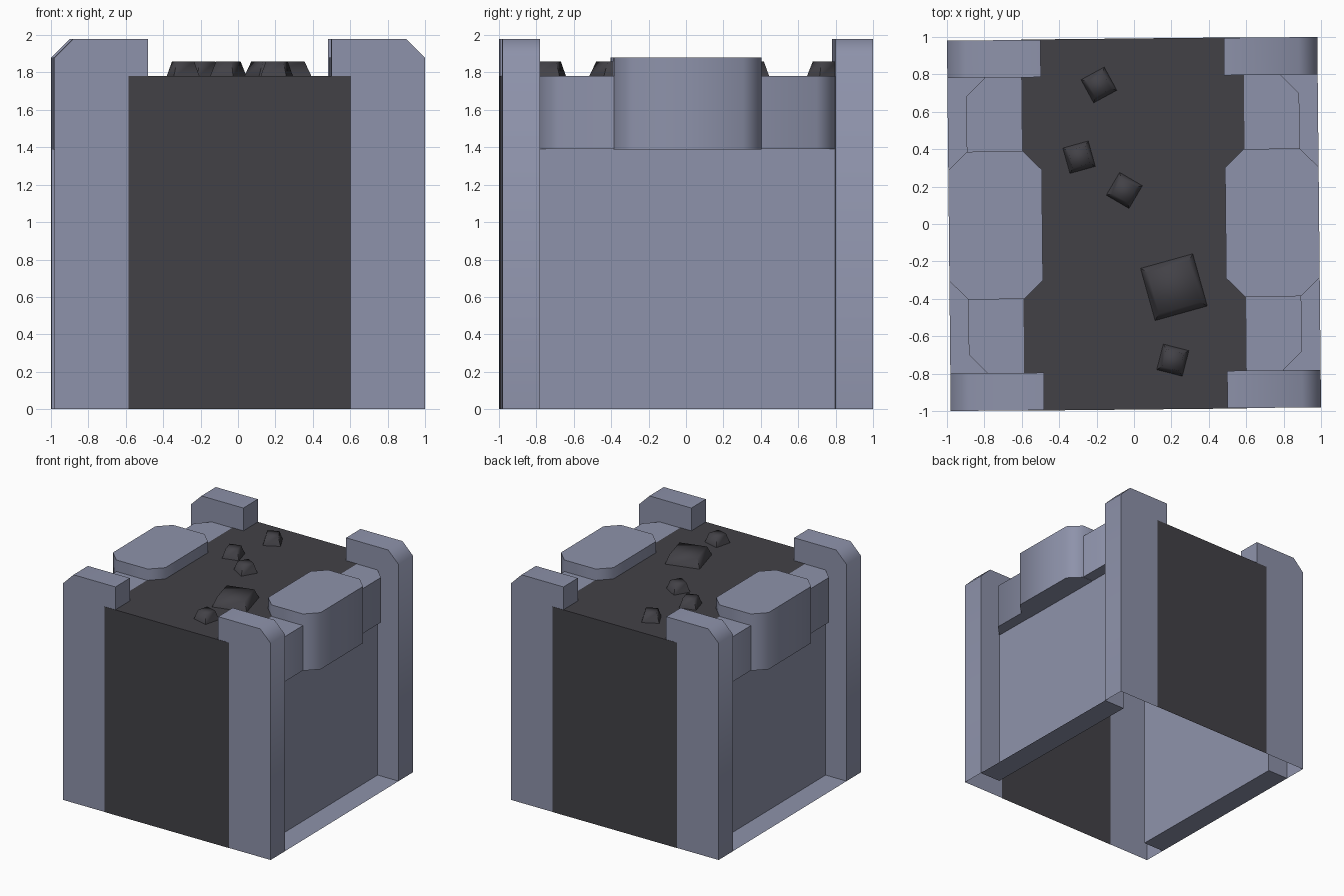
import bpy, bmesh, math
from mathutils import Vector, Matrix

if "Cube" in bpy.data.objects:
    bpy.data.objects.remove(bpy.data.objects["Cube"])

TILT = Matrix.Rotation(math.radians(0.58), 4, 'Z')   # whole block is turned very slightly


def material(name, rgb):
    m = bpy.data.materials.new(name)
    m.diffuse_color = (*rgb, 1)
    m.use_nodes = True
    m.node_tree.nodes["Principled BSDF"].inputs["Base Color"].default_value = m.diffuse_color
    return m


STONE = material("blue grey stone", (0.27, 0.29, 0.405))
DIRT = material("charcoal dirt", (0.055, 0.053, 0.062))


def make(name, verts, faces, mat, center, smooth=None):
    """Mesh whose faces all point away from center."""
    bm = bmesh.new()
    vs = [bm.verts.new(v) for v in verts]
    for f in faces:
        bm.faces.new([vs[i] for i in f])
    bm.normal_update()
    for f in bm.faces:
        if (f.calc_center_median() - Vector(center)).dot(f.normal) < 0:
            f.normal_flip()
    bm.transform(TILT)
    me = bpy.data.meshes.new(name)
    bm.to_mesh(me)
    bm.free()
    me.materials.append(mat)
    ob = bpy.data.objects.new(name, me)
    bpy.context.collection.objects.link(ob)
    if smooth:
        bpy.ops.object.select_all(action='DESELECT')
        ob.select_set(True)
        bpy.context.view_layer.objects.active = ob
        bpy.ops.object.shade_smooth_by_angle(angle=math.radians(smooth))
    return ob


def prism(name, plan, z0, z1, mat, top_plan=None, smooth=None):
    n = len(plan)
    verts = [(x, y, z0) for x, y in plan] + [(x, y, z1) for x, y in (top_plan or plan)]
    faces = [range(n), range(n, 2 * n)]
    faces += [(i, (i + 1) % n, (i + 1) % n + n, i + n) for i in range(n)]
    cx, cy = sum(p[0] for p in plan) / n, sum(p[1] for p in plan) / n
    return make(name, verts, faces, mat, (cx, cy, (z0 + z1) / 2), smooth)


H = 0.99
for s, side in ((-1, "left"), (1, "right")):
    # corner posts: open shells with a chamfered outer top edge
    for t, end in ((-1, "front"), (1, "back")):
        def profile(foot):
            return [(foot, 0), (H, 0), (H, 1.88), (0.89, 1.98), (0.49, 1.98), (0.49, 1.78), (foot, 1.78)]
        verts = [(s * x, t * H, z) for x, z in profile(0.59)]
        verts += [(s * x, t * 0.79, z) for x, z in profile(0.79)]
        faces = [range(7), range(7, 14)] + [(i, i + 1, i + 8, i + 7) for i in range(1, 5)]
        make(f"{end}_{side}_post", verts, faces, STONE, (s * 0.74, t * 0.89, 1.0), 50)

    # recessed wall panel and the thin ledge at its foot
    make(f"{side}_wall", [(s * 0.79, y, z) for y, z in ((-0.79, 0), (0.79, 0), (0.79, 1.39), (-0.79, 1.39))],
         [range(4)], STONE, (0, 0, 0.7))
    make(f"{side}_ledge", [(s * x, y, 0) for x, y in ((0.79, -0.79), (H, -0.79), (H, 0.79), (0.79, 0.79))],
         [range(4)], STONE, (0, 0, -1))

    # long low stone and the taller middle stone on the rim
    low = [(0.59, -0.79), (0.79, -0.79), (0.89, -0.69), (0.89, 0.69), (0.79, 0.79), (0.59, 0.79)]
    mid = [(0.59, -0.395), (0.89, -0.395), (H, -0.295), (H, 0.295),
           (0.89, 0.395), (0.59, 0.395), (0.49, 0.295), (0.49, -0.295)]
    prism(f"{side}_low_stone", [(s * x, y) for x, y in low], 1.39, 1.78, STONE, smooth=50)
    prism(f"{side}_middle_stone", [(s * x, y) for x, y in mid], 1.388, 1.88, STONE, smooth=50)

# dirt core: front, top and back faces, open below
W, D, Z = 0.595, 0.992, 1.782
strip = [(-D, 0), (-D, Z), (D, Z), (D, 0)]
make("dirt_core", [(-W, y, z) for y, z in strip] + [(W, y, z) for y, z in strip],
     [(i, i + 1, i + 5, i + 4) for i in range(3)], DIRT, (0, 0, 0.5))
# dirt top continues under the rim
# pebbles: x, y, side, turn in degrees, top scale
pebbles = [(-0.18, 0.745, 0.145, 28, 0.66), (-0.29, 0.36, 0.145, 15, 0.66), (-0.05, 0.18, 0.145, -31, 0.66),
           (0.21, -0.34, 0.295, 15, 0.78), (0.20, -0.73, 0.145, -15, 0.66)]
for k, (px, py, size, turn, top) in enumerate(pebbles):
    def square(f):
        r = size / math.sqrt(2) * f
        return [(px + r * math.cos(math.radians(turn + 45 + 90 * i)),
                 py + r * math.sin(math.radians(turn + 45 + 90 * i))) for i in range(4)]
    prism(f"pebble_{k + 1}", square(1), 1.775, 1.86, DIRT, square(top), smooth=80)
